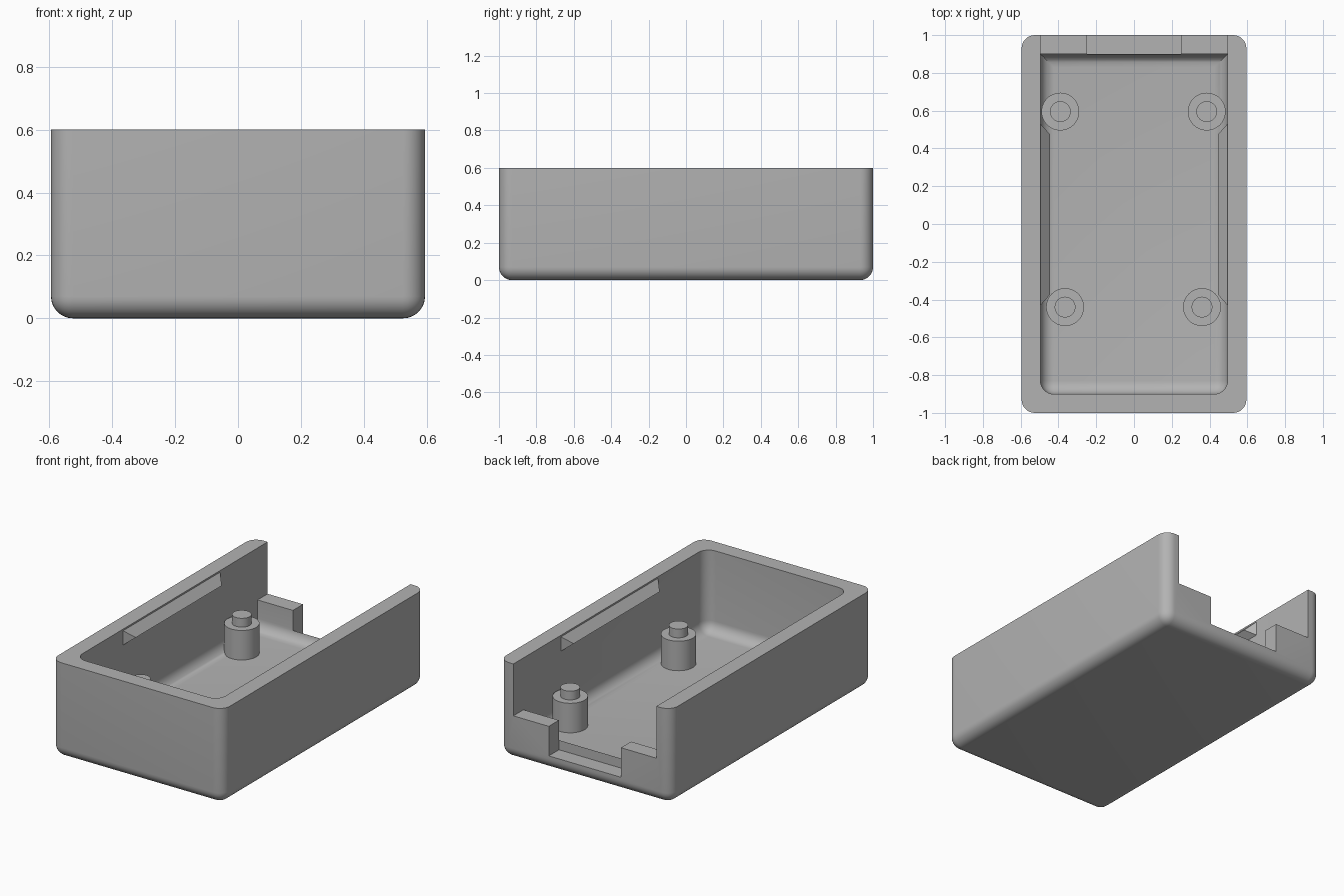
import bpy, bmesh
from mathutils import Matrix, Vector

cube = bpy.data.objects.get("Cube")
if cube:
    bpy.data.objects.remove(cube, do_unlink=True)

HALF_X, WALL, HEIGHT, FLOOR = 0.595, 0.1, 0.6, 0.09
IN_X = HALF_X - WALL
SHELF, ROUND = 0.275, 0.07

grey = bpy.data.materials.new("plain grey")
grey.use_nodes = True
GREY = (0.45, 0.45, 0.45, 1)
grey.diffuse_color = GREY
grey.node_tree.nodes["Principled BSDF"].inputs["Base Color"].default_value = GREY


def finish(name, bm):
    """Turn a bmesh into a named grey object."""
    bmesh.ops.recalc_face_normals(bm, faces=bm.faces)
    mesh = bpy.data.meshes.new(name)
    bm.to_mesh(mesh)
    bm.free()
    mesh.materials.append(grey)
    obj = bpy.data.objects.new(name, mesh)
    bpy.context.collection.objects.link(obj)
    return obj


def box(name, lo, hi, rounded=None):
    """Box between two corners; edges whose midpoint passes the rule are rounded."""
    lo, hi = Vector(lo), Vector(hi)
    bm = bmesh.new()
    bmesh.ops.create_cube(bm, size=1)
    for v in bm.verts:
        v.co = Vector(l + (h - l) * (c + 0.5) for l, h, c in zip(lo, hi, v.co))
    if rounded:
        edges = [e for e in bm.edges if rounded((e.verts[0].co + e.verts[1].co) / 2)]
        bmesh.ops.bevel(bm, geom=edges, offset=ROUND, segments=8, profile=0.5,
                        affect='EDGES', clamp_overlap=True)
    return finish(name, bm)


def select_only(obj):
    bpy.ops.object.select_all(action='DESELECT')
    obj.select_set(True)
    bpy.context.view_layer.objects.active = obj


def cut(target, cutter):
    cutter.hide_render = True
    mod = target.modifiers.new("cut", 'BOOLEAN')
    mod.operation, mod.solver, mod.object = 'DIFFERENCE', 'EXACT', cutter
    select_only(target)
    bpy.ops.object.modifier_apply(modifier=mod.name)
    bpy.data.objects.remove(cutter, do_unlink=True)


def smooth(obj):
    select_only(obj)
    bpy.ops.object.shade_smooth_by_angle(angle=0.6)


# Case: rounded everywhere but the rim
case = box("case", (-HALF_X, -1, 0), (HALF_X, 1, HEIGHT),
           lambda m: m.z < HEIGHT - 0.01)

# Hollow: rounded floor and front corners, square at the back
cut(case, box("hollow_cutter", (-IN_X, -0.9, FLOOR), (IN_X, 0.9, 1),
              lambda m: m.z < 0.2 or (m.z < 0.9 and m.y < -0.5)))

# Open back wall, then the lower notch in the remaining shelf
cut(case, box("back_cutter", (-IN_X, 0.899, SHELF), (IN_X, 1.2, 1)))
cut(case, box("notch_cutter", (-0.25, 0.899, FLOOR), (0.25, 1.2, 1)))
smooth(case)

# Snap ridges: triangular bars with tapered ends along both side walls
for side, label in ((1, "left"), (-1, "right")):
    bm = bmesh.new()
    rows = []
    for z, inset, taper in ((0.59, 0, 0), (0.54, 0.05, 0.055), (0.5, 0, 0)):
        rows.append([bm.verts.new((side * (IN_X - inset), y, z))
                     for y in (-0.43 + taper, 0.53 - taper)])
    for a, b in ((0, 1), (1, 2), (2, 0)):
        bm.faces.new((rows[a][0], rows[a][1], rows[b][1], rows[b][0]))
    for end in (0, 1):
        bm.faces.new([row[end] for row in rows])
    finish(label + "_snap_ridge", bm)

# Standoffs: stepped posts with a locating pin
POST = ((0.1, FLOOR - 0.02), (0.1, SHELF), (0.055, SHELF), (0.055, 0.33))
SPOTS = {"back_left": (0.385, 0.595), "back_right": (-0.39, 0.595),
         "front_left": (0.36, -0.44), "front_right": (-0.365, -0.44)}
for label, (x, y) in SPOTS.items():
    bm = bmesh.new()
    rings = [bmesh.ops.create_circle(bm, segments=48, radius=r,
                                     matrix=Matrix.Translation((x, y, z)))["verts"]
             for r, z in POST]
    for low, high in zip(rings, rings[1:]):
        for i in range(48):
            j = (i + 1) % 48
            bm.faces.new((low[i], low[j], high[j], high[i]))
    bm.faces.new(rings[0])
    bm.faces.new(rings[-1])
    smooth(finish(label + "_standoff", bm))
